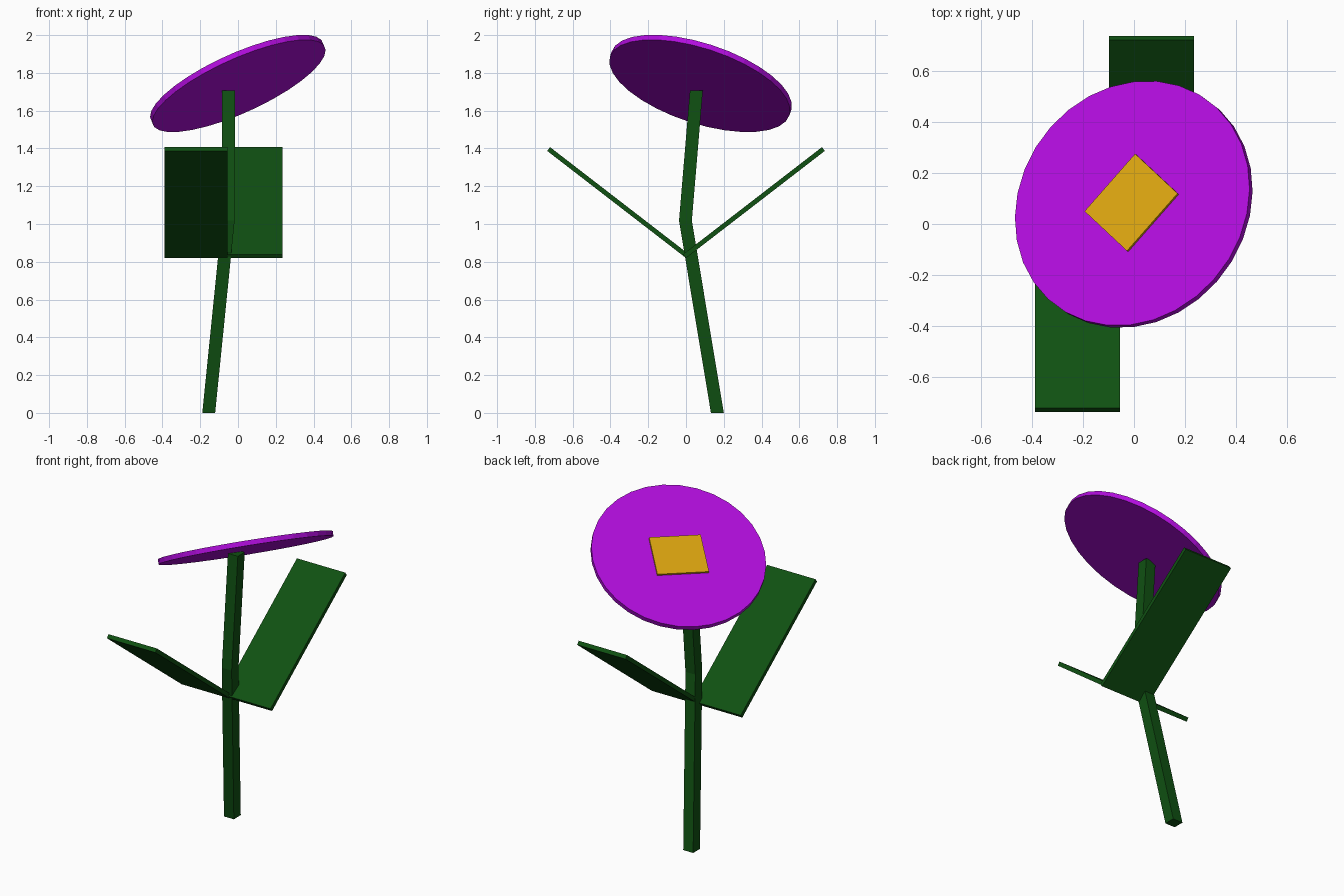
import bpy, bmesh, math
from mathutils import Vector, Matrix

if "Cube" in bpy.data.objects:
    bpy.data.objects.remove(bpy.data.objects["Cube"])


def material(name, rgb):
    m = bpy.data.materials.new(name)
    m.diffuse_color = (*rgb, 1.0)
    m.use_nodes = True
    m.node_tree.nodes["Principled BSDF"].inputs["Base Color"].default_value = m.diffuse_color
    return m


green = material("leaf green", (0.005, 0.082, 0.006))
purple = material("petal purple", (0.44, 0.004, 0.72))
yellow = material("centre yellow", (0.70, 0.37, 0.005))


def finish(name, bm, mat):
    bmesh.ops.recalc_face_normals(bm, faces=bm.faces)
    me = bpy.data.meshes.new(name)
    bm.to_mesh(me)
    bm.free()
    me.materials.append(mat)
    ob = bpy.data.objects.new(name, me)
    bpy.context.collection.objects.link(ob)
    return ob


def box(name, size, matrix, mat):
    bm = bmesh.new()
    bmesh.ops.create_cube(bm, size=1, matrix=matrix @ Matrix.Diagonal((*size, 1)))
    return finish(name, bm, mat)


def frame(x_axis, z_axis, origin):
    """Matrix with the given x and z directions."""
    z = z_axis.normalized()
    x = (x_axis - z * x_axis.dot(z)).normalized()
    m = Matrix((x, z.cross(x), z)).transposed().to_4x4()
    return Matrix.Translation(origin) @ m


# Bent stem: one square section carried through three levels
bm = bmesh.new()
h = 0.034
rings = []
for cx, cy, cz in ((-0.155, 0.166, 0), (-0.052, -0.003, 1.018), (-0.05, 0.055, 1.708)):
    rings.append([bm.verts.new((cx + sx * h, cy + sy * h, cz))
                  for sx, sy in ((-1, -1), (1, -1), (1, 1), (-1, 1))])
bm.faces.new(rings[0])
bm.faces.new(rings[-1])
for a, b in zip(rings, rings[1:]):
    for i in range(4):
        j = (i + 1) % 4
        bm.faces.new((a[i], a[j], b[j], b[i]))
finish("stem", bm, green)

# Two leaves: slanted plates, the second turned half way round the stem
thick, width = 0.025, 0.333
low, tip = Vector((0, 0.0, 0.82)), Vector((0, 0.735, 1.387))
along = (tip - low).normalized()
up = Vector((1, 0, 0)).cross(along)
mid = (low + tip) / 2 + up * thick / 2 + Vector((0.145, 0, 0))
for name, turn in (("back_leaf", 0), ("front_leaf", math.pi)):
    m = (Matrix.Translation((-0.0765, 0, 0)) @ Matrix.Rotation(turn, 4, 'Z')
         @ frame(Vector((1, 0, 0)), up, mid))
    box(name, (width, (tip - low).length, thick), m, green)

# Tilted flower disc
normal = Vector((-0.397, 0.287, 0.874)).normalized()
centre = Vector((-0.001, 0.077, 1.744))
head = frame(Vector((0.168, -0.157, 0.128)), normal, centre)
bm = bmesh.new()
bmesh.ops.create_cone(bm, cap_ends=True, segments=32, radius1=0.5, radius2=0.5,
                      depth=0.03, matrix=head)
finish("flower_disc", bm, purple)

# Rectangular flower centre, standing slightly proud of the disc
box("flower_centre", (0.26, 0.30, 0.03),
    head @ Matrix.Translation((0, 0, 0.012)), yellow)
